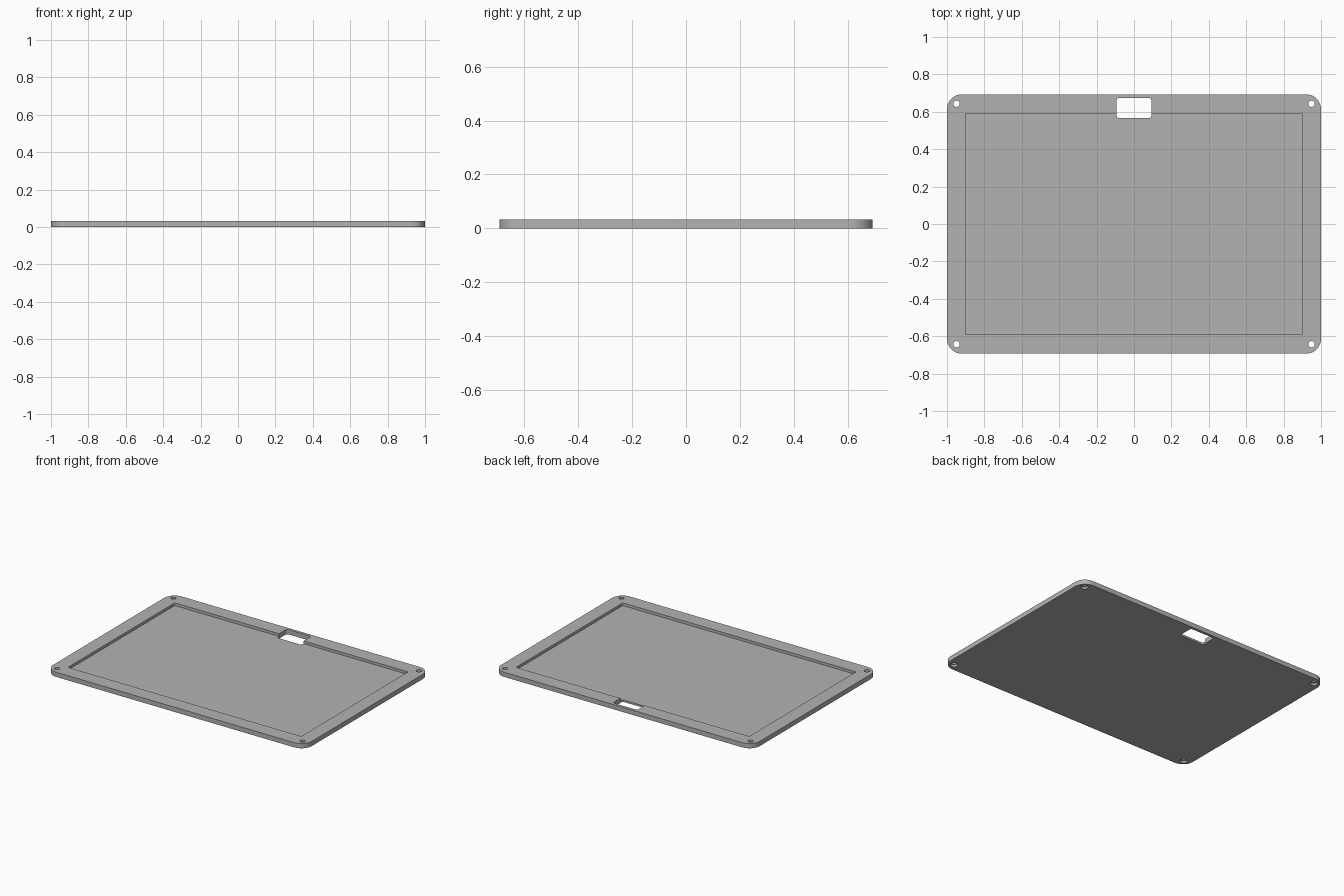
import bpy
import bmesh
from math import cos, sin, pi, radians

WIDTH, DEPTH, HEIGHT = 2.0, 1.386, 0.033
FLOOR = 0.014
OVER = 0.02

old = bpy.data.objects.get("Cube")
if old:
    bpy.data.objects.remove(old, do_unlink=True)

grey = bpy.data.materials.new("plain grey")
grey.use_nodes = True
colour = (0.45, 0.45, 0.45, 1)
grey.diffuse_color = colour
grey.node_tree.nodes["Principled BSDF"].inputs["Base Color"].default_value = colour


def rounded_outline(w, d, r, steps, cx=0, cy=0):
    """Counter-clockwise rectangle with rounded corners."""
    points = []
    for i, (sx, sy) in enumerate([(1, 1), (-1, 1), (-1, -1), (1, -1)]):
        for k in range(steps + 1):
            a = (i + k / steps) * pi / 2
            points.append((cx + sx * (w / 2 - r) + r * cos(a),
                           cy + sy * (d / 2 - r) + r * sin(a)))
    return points


def circle_outline(x, y, r, sides=32):
    return [(x + r * cos(2 * pi * k / sides), y + r * sin(2 * pi * k / sides))
            for k in range(sides)]


def prism(name, outline, z0, z1):
    """Upright solid with the given outline."""
    bm = bmesh.new()
    face = bm.faces.new([bm.verts.new((x, y, z0)) for x, y in outline])
    top = bmesh.ops.extrude_face_region(bm, geom=[face])["geom"]
    bmesh.ops.translate(bm, vec=(0, 0, z1 - z0),
                        verts=[v for v in top if isinstance(v, bmesh.types.BMVert)])
    bmesh.ops.recalc_face_normals(bm, faces=bm.faces)
    mesh = bpy.data.meshes.new(name)
    bm.to_mesh(mesh)
    bm.free()
    mesh.materials.append(grey)
    obj = bpy.data.objects.new(name, mesh)
    bpy.context.collection.objects.link(obj)
    return obj


def cut(target, cutter):
    """Subtract the cutter and discard it."""
    cutter.hide_render = True
    mod = target.modifiers.new("cut", "BOOLEAN")
    mod.operation = "DIFFERENCE"
    mod.solver = "EXACT"
    mod.object = cutter
    bpy.context.view_layer.objects.active = target
    bpy.ops.object.modifier_apply(modifier=mod.name)
    bpy.data.objects.remove(cutter, do_unlink=True)


# Tray body with rounded corners
tray = prism("tray", rounded_outline(WIDTH, DEPTH, 0.08, 12), 0, HEIGHT)

# Shallow recess in the top
cut(tray, prism("recess_cutter", rounded_outline(1.804, 1.18, 0.005, 3),
                FLOOR, HEIGHT + OVER))

# Through slot at the middle of the back edge
cut(tray, prism("slot_cutter", rounded_outline(0.188, 0.107, 0.014, 6, 0, 0.62),
                -OVER, HEIGHT + OVER))

# Corner screw holes, counterbored from below
for sx in (-1, 1):
    for sy in (-1, 1):
        x, y = sx * 0.949, sy * 0.643
        cut(tray, prism("hole_cutter", circle_outline(x, y, 0.017), -OVER, HEIGHT + OVER))
        cut(tray, prism("counterbore_cutter", circle_outline(x, y, 0.024), -OVER, 0.015))

# Smooth the curved walls, keep edges crisp
bpy.ops.object.select_all(action="DESELECT")
tray.select_set(True)
bpy.context.view_layer.objects.active = tray
bpy.ops.object.shade_smooth_by_angle(angle=radians(35))
